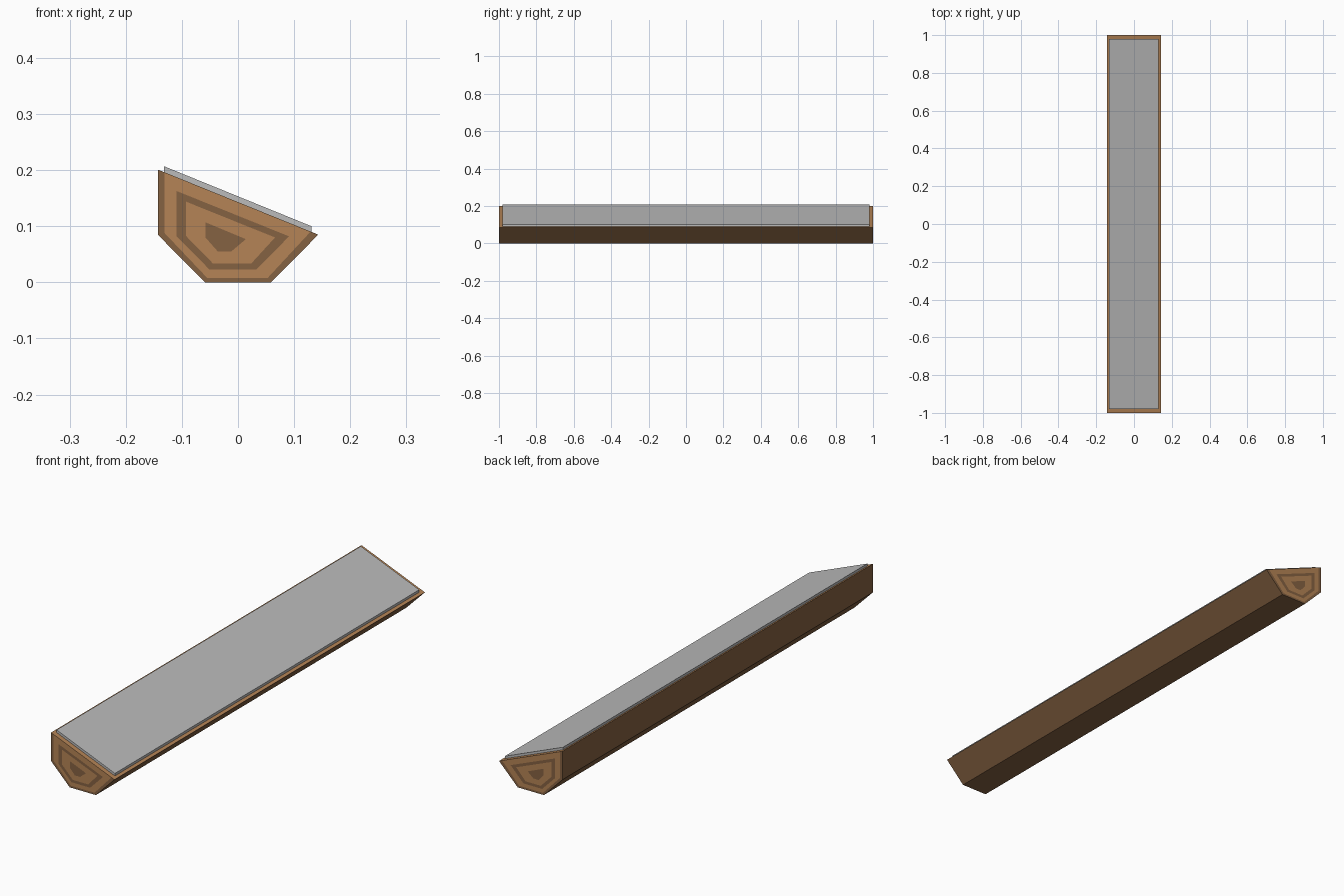
import bpy
import bmesh

cube = bpy.data.objects.get("Cube")
if cube:
    bpy.data.objects.remove(cube, do_unlink=True)


def material(name, color):
    m = bpy.data.materials.new(name)
    m.use_nodes = True
    m.diffuse_color = (*color, 1)
    m.node_tree.nodes["Principled BSDF"].inputs["Base Color"].default_value = (*color, 1)
    return m


wood = material("cut wood", (0.46, 0.23, 0.092))
bark = material("bark", (0.235, 0.122, 0.054))
stone = material("grey slab", (0.50, 0.50, 0.50))
WOOD, BARK = 0, 1


def make_object(name, bm, materials):
    bmesh.ops.recalc_face_normals(bm, faces=bm.faces)
    mesh = bpy.data.meshes.new(name)
    bm.to_mesh(mesh)
    bm.free()
    for m in materials:
        mesh.materials.append(m)
    obj = bpy.data.objects.new(name, mesh)
    bpy.context.collection.objects.link(obj)
    return obj


def add_loop(bm, profile, y):
    return [bm.verts.new((x, y, z)) for x, z in profile]


def bridge(bm, a, b, colors):
    n = len(a)
    for i in range(n):
        j = (i + 1) % n
        bm.faces.new((a[i], a[j], b[j], b[i])).material_index = colors[i]


# Nested cross-sections, from the log outline to the core of the growth rings.
# Each starts at the high corner; the first edge is the sloping cut.
outline = [(-0.143, 0.201), (0.143, 0.085), (0.059, 0), (-0.059, 0), (-0.143, 0.085)]
bark_line = [(-0.131, 0.1955), (0.129, 0.0900), (0.053, 0.008), (-0.055, 0.008), (-0.131, 0.088)]
ring_outer = [(-0.110, 0.163), (0.091, 0.082), (0.033, 0.023), (-0.051, 0.023), (-0.110, 0.083)]
ring_inner = [(-0.093, 0.144), (0.066, 0.080), (0.024, 0.034), (-0.045, 0.034), (-0.093, 0.083)]
core = [(-0.058, 0.107), (0.014, 0.077), (-0.012, 0.055), (-0.036, 0.055), (-0.058, 0.080)]

# Split log: bark sides, cut top, ringed ends
skin = [WOOD] + [BARK] * 4
bands = [(bark_line, skin), (ring_outer, [WOOD] * 5), (ring_inner, [BARK] * 5), (core, [WOOD] * 5)]
bm = bmesh.new()
ends = []
for y in (-1, 1):
    loop = add_loop(bm, outline, y)
    ends.append(loop)
    for profile, colors in bands:
        inner = add_loop(bm, profile, y)
        bridge(bm, loop, inner, colors)
        loop = inner
    bm.faces.new(loop).material_index = BARK
bridge(bm, ends[0], ends[1], skin)
make_object("split_log", bm, [wood, bark])

# Thin slab lying on the sloping cut
slab = [(-0.132, 0.207), (0.131, 0.100), (0.131, 0.089), (-0.132, 0.196)]
bm = bmesh.new()
front, back = add_loop(bm, slab, -0.98), add_loop(bm, slab, 0.98)
bridge(bm, front, back, [0] * 4)
bm.faces.new(front)
bm.faces.new(back)
make_object("top_slab", bm, [stone])
